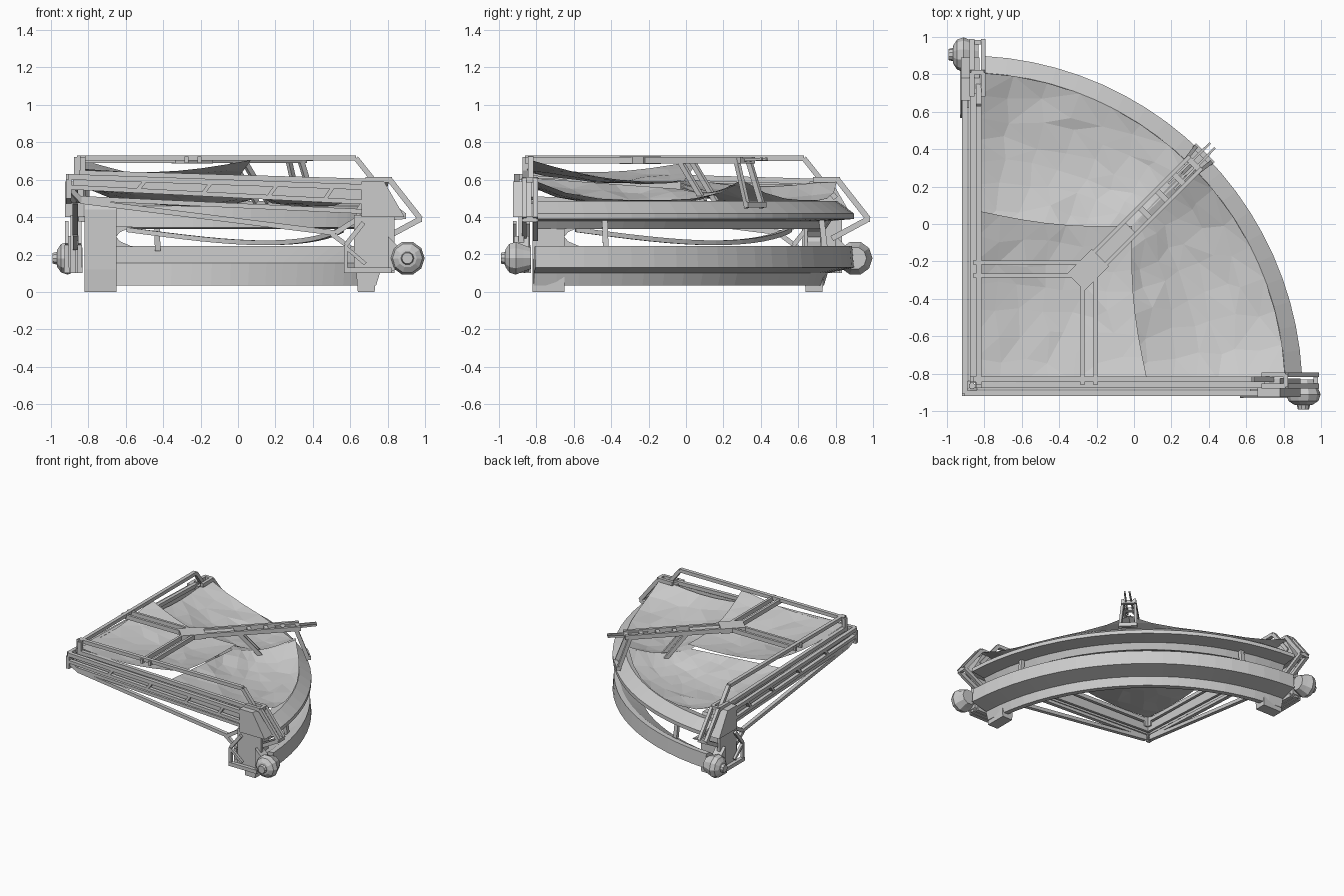
import bpy, bmesh, math, random
from mathutils import Vector, Matrix

if "Cube" in bpy.data.objects:
    bpy.data.objects.remove(bpy.data.objects["Cube"])
random.seed(4)
C = -0.9                                   # centre of the quarter circle (x and y)
SWAP = Matrix(((0, 1, 0), (1, 0, 0), (0, 0, 1)))   # mirror across the diagonal x = y


def finish(bm, name, both=False):
    """Make an object; with both=True add its mirror image across the diagonal."""
    for side in ((0, 1) if both else (0,)):
        b = bm.copy()
        if side:
            b.transform(SWAP.to_4x4())
        bmesh.ops.recalc_face_normals(b, faces=b.faces)
        me = bpy.data.meshes.new(name)
        b.to_mesh(me)
        b.free()
        bpy.context.collection.objects.link(bpy.data.objects.new(name + ("_mirrored" if side else ""), me))
    bm.free()


def skin(bm, rings):
    """Close a run of equal cross-sections into a solid."""
    n = len(rings[0])
    for r0, r1 in zip(rings, rings[1:]):
        for i in range(n):
            bm.faces.new((r0[i], r0[(i + 1) % n], r1[(i + 1) % n], r1[i]))
    bm.faces.new(rings[0])
    bm.faces.new(rings[-1])


def beam(bm, p, q, w=0.025, h=0.025):
    p, q = Vector(p), Vector(q)
    d = (q - p).normalized()
    up = Vector((0, 0, 1)) if abs(d.z) < 0.95 else Vector((0, 1, 0))
    s = d.cross(up).normalized() * w / 2
    u = s.normalized().cross(d) * h / 2
    skin(bm, [[bm.verts.new(e + a * s + b * u) for a, b in ((-1, -1), (1, -1), (1, 1), (-1, 1))] for e in (p, q)])


def path(bm, pts, w=0.025, h=0.025):
    for p, q in zip(pts, pts[1:]):
        beam(bm, p, q, w, h)


def prism(bm, outline, y0, y1):
    """Outline in x, z pushed along y."""
    skin(bm, [[bm.verts.new((x, y, z)) for x, z in outline] for y in (y0, y1)])


def sweep(name, profile, a0, a1, n=20, sag=0.0):
    """Sweep an (r, z) profile round the quarter circle."""
    bm = bmesh.new()
    rings = []
    for i in range(n + 1):
        t = i / n
        a = math.radians(a0 + (a1 - a0) * t)
        dz = -sag * math.sin(math.pi * t)
        rings.append([bm.verts.new((C + r * math.cos(a), C + r * math.sin(a), z + dz)) for r, z in profile])
    skin(bm, rings)
    finish(bm, name)


def cloth(name, fn, n=7, both=False):
    """Faceted sheet from a surface function of u, v."""
    bm = bmesh.new()
    g = []
    for i in range(n + 1):
        row = []
        for j in range(n + 1):
            p = fn(i / n, j / n)
            if 0 < i < n and 0 < j < n:
                p += Vector([random.uniform(-k, k) for k in (0.03, 0.03, 0.005)])
            row.append(bm.verts.new(p))
        g.append(row)
    for i in range(n):
        for j in range(n):
            bm.faces.new((g[i][j], g[i + 1][j], g[i + 1][j + 1], g[i][j + 1]))
    bmesh.ops.triangulate(bm, faces=bm.faces)
    finish(bm, name, both)


# Curved wall: stepped lower band, eave band, sagging inner strip
sweep("lower_band", [(1.79, .245), (1.80, .13), (1.66, .10), (1.64, .035), (1.60, .035), (1.61, .155), (1.75, .245)], 3, 87)
sweep("eave_band", [(1.80, .39), (1.80, .42), (1.71, .485), (1.63, .46), (1.62, .345), (1.65, .335), (1.68, .38)], 3, 87)
sweep("sagging_strip", [(1.50, .345), (1.50, .32), (1.47, .32), (1.47, .345)], 12, 78, 16, .07)

# End ribs joining the bands, with feet on the ground and corner fillets
bm = bmesh.new()
prism(bm, [(.64, 0), (.73, 0), (.735, .10), (.73, .44), (.71, .485), (.66, .485), (.63, .44), (.63, .12)], -.82, -.65)
for z0, z1 in ((.24, .30), (.35, .29)):
    skin(bm, [[bm.verts.new((x, y, z)) for y, z in ((-.655, z0), (-.56, z0), (-.63, (z0 + z1) / 2), (-.655, z1))]
              for x in (.65, .72)])
finish(bm, "end_rib", True)

# Small posts between the bands
bm = bmesh.new()
for a in (16, 74):
    c, s = math.cos(math.radians(a)), math.sin(math.radians(a))
    beam(bm, (C + 1.71 * c, C + 1.71 * s, .22), (C + 1.69 * c, C + 1.69 * s, .39), .03, .03)
finish(bm, "wall_post")

# Straight side frame: top rail, beams, panelled truss and low bar
bm = bmesh.new()
path(bm, [(-.86, -.83, .715), (.63, -.83, .715), (.80, -.83, .50)], .03, .028)
beam(bm, (-.86, -.83, .58), (-.86, -.83, .72), .03, .03)
beam(bm, (-.85, -.86, .635), (.70, -.86, .59), .03, .03)
finish(bm, "top_rail", True)
bm = bmesh.new()
beam(bm, (-.905, -.905, .615), (.68, -.905, .56), .03, .03)
beam(bm, (-.905, -.905, .56), (.68, -.905, .48), .03, .025)
prism(bm, [(-.88, .61), (.68, .57), (.68, .475), (-.88, .55)], -.875, -.855)
for x in (-.5, -.15, .2, .5):
    t = (x + .905) / 1.585
    beam(bm, (x - .04, -.905, .56 - .08 * t), (x + .01, -.905, .615 - .055 * t), .03, .02)
beam(bm, (-.905, -.905, .60), (-.905, -.905, .50), .03, .03)
path(bm, [(-.90, -.90, .55), (-.84, -.87, .485), (.52, -.87, .315), (.67, -.87, .41)], .03, .028)
beam(bm, (-.84, -.87, .50), (.67, -.87, .43), .03, .025)
beam(bm, (.50, -.87, .31), (.60, -.87, .235))
finish(bm, "side_truss", True)

# Corner bracket: hood, legs, base and bent guard tubes
bm = bmesh.new()
prism(bm, [(.66, .59), (.78, .59), (.89, .40), (.66, .40)], -.925, -.825)
finish(bm, "bracket_hood", True)
bm = bmesh.new()
for x in (.67, .725, .785):
    beam(bm, (x, -.88, .10), (x, -.88, .41), .10, .03)
for y in (-.915, -.845):
    beam(bm, (.565, y, .115), (.82, y, .115), .03, .03)
    beam(bm, (.575, y, .10), (.575, y, .25), .02, .025)
    path(bm, [(.575, y, .25), (.67, y, .37)], .02, .025)
    beam(bm, (.58, y, .235), (.68, y, .15), .02, .02)
prism(bm, [(.80, .10), (.84, .12), (.86, .24), (.80, .30)], -.92, -.84)
finish(bm, "bracket_legs", True)
bm = bmesh.new()
for y in (-.865, -.805):
    path(bm, [(.68, y, .60), (.81, y, .60), (.975, y, .39), (.78, y, .285)], .025, .03)
beam(bm, (.97, -.87, .39), (.97, -.80, .39), .025, .03)
beam(bm, (.81, -.87, .60), (.81, -.80, .60), .025, .03)
finish(bm, "guard_tube", True)

# Rounded wheel-like pods at the bracket ends, lathed from stacked rings
bm = bmesh.new()
rings = []
for y, r in ((-.83, .06), (-.87, .075), (-.91, .092), (-.945, .08), (-.965, .05), (-.968, .035), (-.99, .03)):
    rings.append([bm.verts.new((.905 + r * math.cos(k * math.pi / 5), y, .18 + r * math.sin(k * math.pi / 5)))
                  for k in range(10)])
skin(bm, rings)
finish(bm, "end_pod", True)


# Diagonal boom and its hub (d runs along the diagonal, s sideways)
def diag(d, s, z):
    return (d + s * .7071, d - s * .7071, z)


bm = bmesh.new()
beam(bm, diag(-.31, 0, .705), diag(-.18, 0, .705), .13, .04)
beam(bm, diag(-.20, 0, .70), diag(-.02, 0, .70), .08, .02)
for s in (-.045, .045):
    beam(bm, diag(-.2, s, .705), diag(.33, s, .705), .022, .035)
    beam(bm, diag(.2, s * .5, .70), diag(.42, s * .4, .71), .012, .015)
    beam(bm, diag(.0, s, .70), diag(.13, s, .48), .02, .03)
    beam(bm, diag(.30, s, .715), diag(.37, s * 1.3, .45), .02, .03)
for d in (.06, .15, .24, .32):
    beam(bm, diag(d, -.05, .70), diag(d, .05, .70), .03, .025)
beam(bm, diag(.37, -.07, .465), diag(.37, .07, .465), .03, .03)
finish(bm, "diagonal_boom")
bm = bmesh.new()
for x in (-.275, -.205):
    beam(bm, (x, -.86, .705), (x, -.28, .705), .02, .035)
finish(bm, "hub_arms", True)


# Hanging cloth panels
def outer_panel(u, v):
    a = math.radians(2.5 + 43 * v)
    rim = Vector((C + 1.71 * math.cos(a), C + 1.71 * math.sin(a), .49 + .11 * abs(2 * v - 1) ** 3))
    root = Vector((-.03, -.84, .61)).lerp(Vector((-.03, -.03, .55)), v)
    p = root.lerp(rim, u)
    p.z -= .07 * math.sin(math.pi * u) * (.6 + .4 * math.sin(math.pi * v))
    return p


def inner_panel(u, v):
    a, b = Vector((-.85, -.85, .66)), Vector((.07, -.83, .705))
    c, d = Vector((-.01, -.01, .59)), Vector((-.83, .07, .705))
    p = a.lerp(b, u).lerp(d.lerp(c, u), v)
    su, sv = math.sin(math.pi * u), math.sin(math.pi * v)
    p.z -= .04 * su + .04 * sv
    p.x -= .03 * sv * u
    p.y -= .03 * su * v
    return p


cloth("outer_cloth", outer_panel, 7, True)
cloth("inner_cloth", inner_panel)
